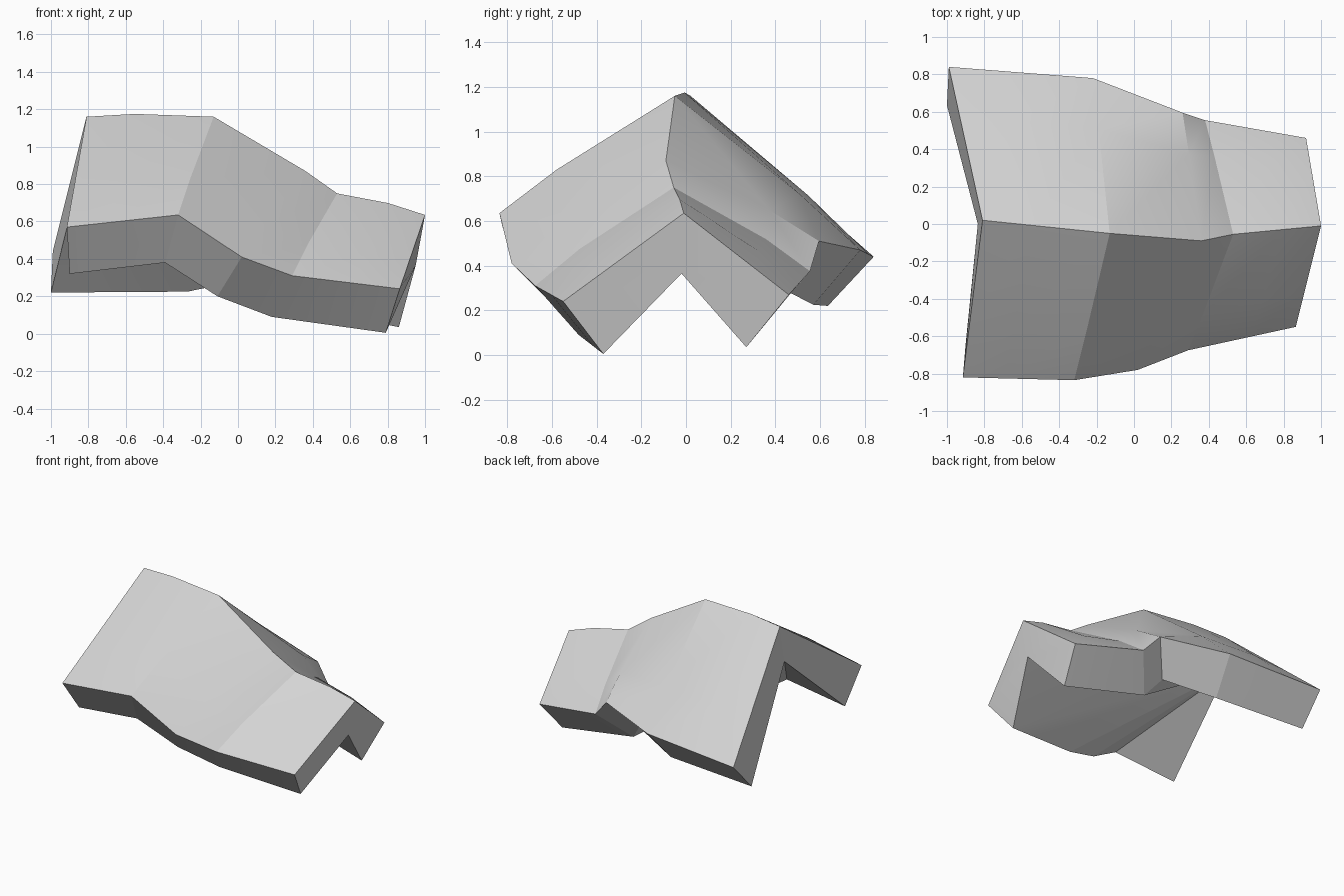
import bpy, bmesh, math
from mathutils import Vector as V

default = bpy.data.objects.get("Cube")
if default:
    bpy.data.objects.remove(default, do_unlink=True)

# Main lines of the bent shell, from the high end to the low end
ridge = [(-.81, .02, 1.16), (-.13, -.05, 1.16), (.36, -.09, .87), (.53, -.055, .75), (1, -.01, .635)]
front_edge = [(-.915, -.82, .57), (-.32, -.835, .635), (.02, -.78, .41), (.29, -.675, .31), (.865, -.55, .24)]
back_edge = [(-.99, .84, .44), (-.22, .78, .47), (.26, .595, .51), (.38, .555, .375), (.92, .46, .27)]

# Direction from each outer edge to the inner one
front_depth = [(.015, .18, -.25), (-.07, .17, -.255), (-.13, .21, -.21), (-.11, .195, -.22), (-.075, .18, -.235)]
back_depth = [(-.01, -.205, -.22), (-.05, -.21, -.245), (-.16, -.17, -.21), (-.18, -.205, -.205), (-.06, -.19, -.235)]

# Straight crease along the underside
hollow_high, hollow_low = (-.835, 0, .89), (.95, -.02, .365)


def with_end_panels(points, lift=0):
    """Add a section just inside each end."""
    p = [V(c) for c in points]
    up = V((0, 0, lift))
    return [p[0], p[0].lerp(p[1], .38) + up, p[1], p[2], p[3], p[3].lerp(p[4], .58) + up, p[4]]


def swell(tops, edges, side):
    """Middle line of a wing, pushed out except at the two ends."""
    line = []
    for i, (top, edge) in enumerate(zip(tops, edges)):
        out = V((0, side * .55, .8)) * (.02 if 0 < i < len(tops) - 1 else 0)
        line.append(top.lerp(edge, .66) + out)
    return line


def inner(line, depth):
    return [p + d for p, d in zip(line, with_end_panels(depth))]


top = with_end_panels(ridge, .015)
front = with_end_panels(front_edge)
back = with_end_panels(back_edge)
rails = [inner(front, front_depth), front, swell(top, front, -1), top,
         swell(top, back, 1), back, inner(back, back_depth)]

# Skin the top and the rims
bm = bmesh.new()
rows = [[bm.verts.new(p) for p in rail] for rail in rails]
for a, b in zip(rows, rows[1:]):
    for i in range(len(a) - 1):
        bm.faces.new((a[i], a[i + 1], b[i + 1], b[i]))

# Fan the two underside walls out from the high end of the crease
high, low = bm.verts.new(hollow_high), bm.verts.new(hollow_low)
for row in (rows[0], rows[-1]):
    wall = row + [low]
    for a, b in zip(wall, wall[1:]):
        bm.faces.new((high, a, b))

# Close the ends
for end, hollow in ((0, high), (-1, low)):
    fi, f0, f1, t, b1, b0, bi = [r[end] for r in rows]
    bm.faces.new((fi, f0, f1, t, hollow))
    bm.faces.new((t, b1, b0, bi, hollow))
bmesh.ops.recalc_face_normals(bm, faces=bm.faces)
mesh = bpy.data.meshes.new("bent_shell")
bm.to_mesh(mesh)
bm.free()
shell = bpy.data.objects.new("bent_shell", mesh)
bpy.context.collection.objects.link(shell)

# Plain light grey
grey = bpy.data.materials.new("light_grey")
grey.use_nodes = True
grey.diffuse_color = (.66, .66, .66, 1)
grey.node_tree.nodes["Principled BSDF"].inputs["Base Color"].default_value = (.66, .66, .66, 1)
mesh.materials.append(grey)

bpy.context.view_layer.objects.active = shell
shell.select_set(True)
bpy.ops.object.shade_smooth_by_angle(angle=math.radians(12))
